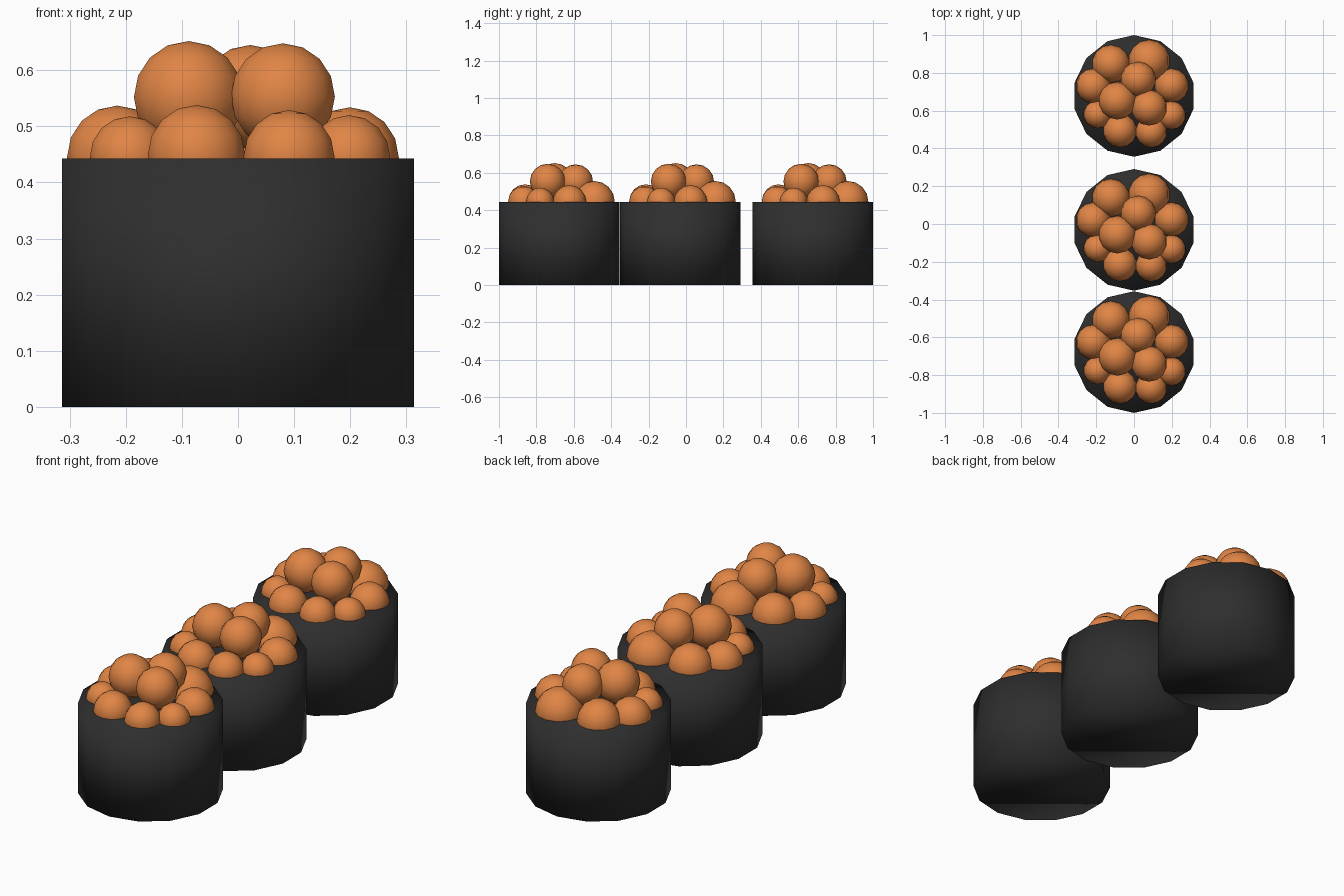
import bpy, bmesh, math
from mathutils import Matrix

if "Cube" in bpy.data.objects:
    bpy.data.objects.remove(bpy.data.objects["Cube"])

SIDES, RADIUS, HEIGHT = 14, 0.322, 0.443


def material(name, rgb):
    m = bpy.data.materials.new(name)
    m.diffuse_color = (*rgb, 1)
    m.use_nodes = True
    m.node_tree.nodes["Principled BSDF"].inputs["Base Color"].default_value = m.diffuse_color
    return m


black = material("seaweed black", (0.028, 0.028, 0.028))
orange = material("roe orange", (0.75, 0.235, 0.06))

# Roe balls: x, y, z, radius relative to the roll centre
BALLS = [
    # upper heap
    (-0.088, -0.025, 0.552, 0.100),
    (0.080, -0.062, 0.553, 0.095),
    (0.022, 0.088, 0.552, 0.093),
    # lower ring
    (-0.074, -0.183, 0.449, 0.089),
    (0.091, -0.190, 0.446, 0.083),
    (0.198, -0.102, 0.445, 0.075),
    (0.199, 0.055, 0.444, 0.090),
    (0.080, 0.187, 0.446, 0.110),
    (-0.122, 0.170, 0.446, 0.100),
    (-0.215, 0.053, 0.445, 0.092),
    (-0.193, -0.097, 0.445, 0.073),
]


def finish(bm, name, mat, y):
    for f in bm.faces:
        f.smooth = True
    mesh = bpy.data.meshes.new(name)
    bm.to_mesh(mesh)
    bm.free()
    mesh.materials.append(mat)
    ob = bpy.data.objects.new(name, mesh)
    ob.location.y = y
    bpy.context.collection.objects.link(ob)


for i, y in enumerate((-0.678, -0.031, 0.678), 1):
    # seaweed wrap: 14-sided drum with a corner facing front and back
    bm = bmesh.new()
    place = Matrix.Translation((0, 0, HEIGHT / 2)) @ Matrix.Rotation(math.pi / 2, 4, 'Z')
    bmesh.ops.create_cone(bm, cap_ends=True, segments=SIDES, radius1=RADIUS,
                          radius2=RADIUS, depth=HEIGHT, matrix=place)
    # put a vertex exactly on the y axis
    v = bm.verts[:][0].co
    turn = math.pi / 2 - math.atan2(v.y, v.x)
    bmesh.ops.rotate(bm, verts=bm.verts, cent=(0, 0, 0), matrix=Matrix.Rotation(turn, 3, 'Z'))
    finish(bm, f"seaweed_wrap_{i}", black, y)

    # roe heap
    bm = bmesh.new()
    for x, by, z, r in BALLS:
        bmesh.ops.create_uvsphere(bm, u_segments=14, v_segments=8, radius=r,
                                  matrix=Matrix.Translation((x, by, z)))
    finish(bm, f"roe_heap_{i}", orange, y)
